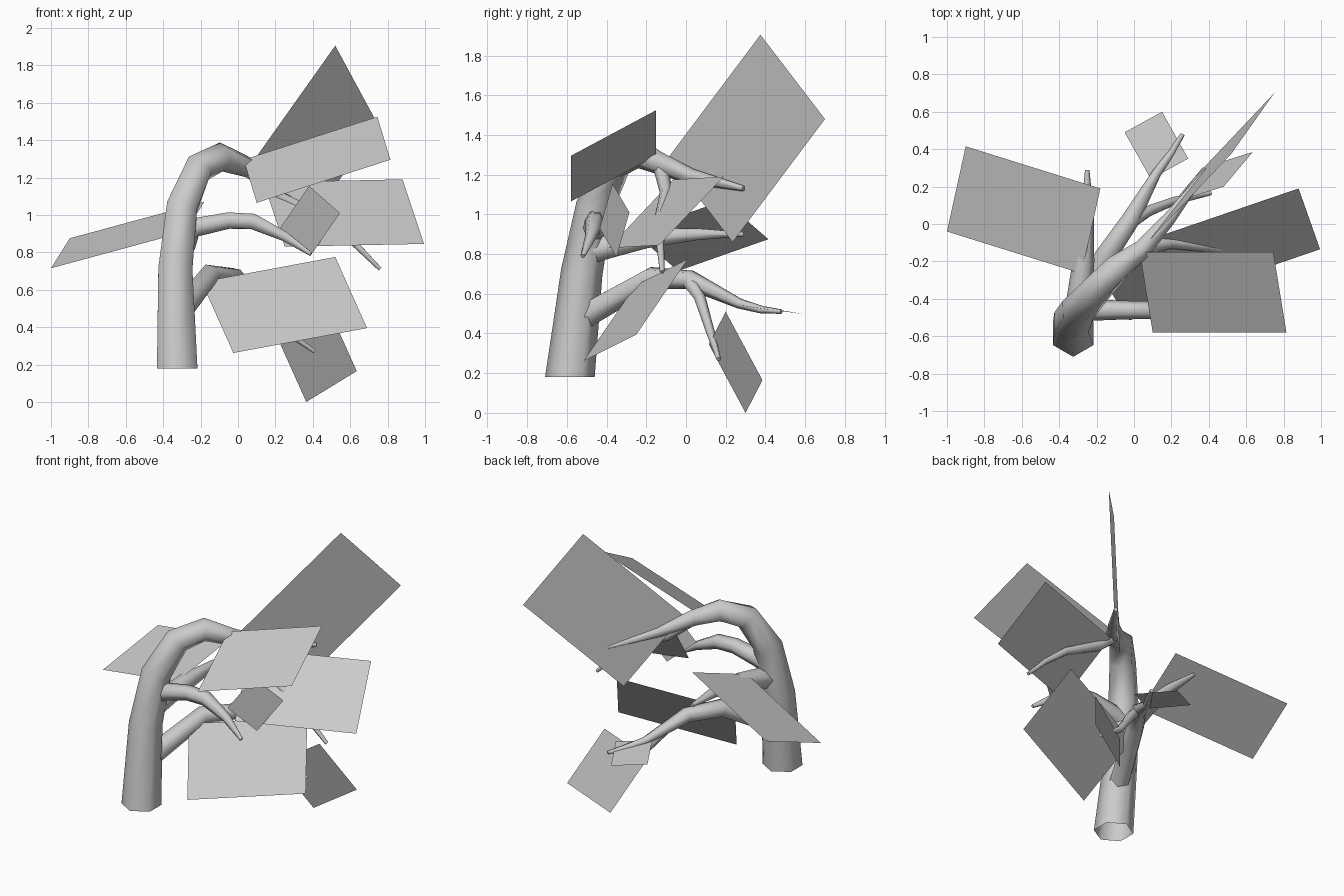
import bpy
import bmesh
import math
from mathutils import Vector

cube = bpy.data.objects.get("Cube")
if cube:
    bpy.data.objects.remove(cube, do_unlink=True)

# One plain grey for bark and foliage cards
grey = bpy.data.materials.new("plain_grey")
grey.use_nodes = True
grey.diffuse_color = (0.6, 0.6, 0.6, 1)
grey.node_tree.nodes["Principled BSDF"].inputs["Base Color"].default_value = (0.6, 0.6, 0.6, 1)

SIDES = 6


def add_object(name, bm):
    mesh = bpy.data.meshes.new(name)
    bm.to_mesh(mesh)
    bm.free()
    mesh.materials.append(grey)
    obj = bpy.data.objects.new(name, mesh)
    bpy.context.collection.objects.link(obj)
    return obj


def limb(name, path):
    """Tapered six-sided tube through (x, y, z, radius) points, closed at the tip."""
    bm = bmesh.new()
    centres = [Vector(p[:3]) for p in path]
    side = Vector((0, -1, 0))
    if abs((centres[1] - centres[0]).normalized().y) > 0.8:
        side = Vector((1, 0, 0))
    rings = []
    for i, centre in enumerate(centres):
        before = centres[max(i - 1, 0)]
        after = centres[min(i + 1, len(centres) - 1)]
        along = (after - before).normalized()
        if i == 0 and name == "trunk":
            along = Vector((0, 0, 1))
        # Carry the side direction along to keep the tube from twisting
        side = (side - along * side.dot(along)).normalized()
        other = along.cross(side)
        ring = []
        for k in range(SIDES):
            a = math.tau * k / SIDES
            offset = side * math.cos(a) + other * math.sin(a)
            ring.append(bm.verts.new(centre + offset * path[i][3]))
        rings.append(ring)
    for low, high in zip(rings, rings[1:]):
        for k in range(SIDES):
            n = (k + 1) % SIDES
            bm.faces.new((low[k], low[n], high[n], high[k])).smooth = True
    bm.faces.new(rings[-1])
    add_object(name, bm)


def card(name, a, b, c):
    """Flat foliage card from three corners; the fourth completes the parallelogram."""
    a, b, c = Vector(a), Vector(b), Vector(c)
    bm = bmesh.new()
    bm.faces.new([bm.verts.new(p) for p in (a, b, c, a + c - b)])
    add_object(name, bm)


# Trunk arching over to the back
limb("trunk", [
    (-0.325, -0.585, 0.18, 0.125), (-0.335, -0.525, 0.71, 0.105),
    (-0.30, -0.46, 1.04, 0.095), (-0.21, -0.36, 1.25, 0.085),
    (-0.09, -0.235, 1.31, 0.078), (0.04, -0.14, 1.26, 0.058),
    (0.19, 0.03, 1.19, 0.04), (0.39, 0.29, 1.13, 0.014)])

# Branches
limb("front_branch", [
    (-0.34, -0.48, 0.89, 0.065), (-0.22, -0.46, 0.935, 0.057),
    (-0.05, -0.46, 0.97, 0.05), (0.08, -0.46, 0.965, 0.048),
    (0.25, -0.48, 0.885, 0.03), (0.39, -0.52, 0.79, 0.012)])
limb("back_branch", [
    (-0.30, -0.46, 0.82, 0.07), (-0.27, -0.2, 0.88, 0.058),
    (-0.25, 0.05, 0.9, 0.035), (-0.25, 0.29, 0.9, 0.012)])
limb("lower_branch", [
    (-0.31, -0.52, 0.48, 0.07), (-0.15, -0.17, 0.68, 0.06),
    (-0.02, 0.02, 0.67, 0.05), (0.12, 0.27, 0.55, 0.026),
    (0.2, 0.38, 0.52, 0.02), (0.26, 0.48, 0.51, 0.012)])
limb("lower_twig", [
    (-0.02, 0.01, 0.67, 0.04), (0.08, 0.07, 0.58, 0.03),
    (0.22, 0.125, 0.4, 0.022), (0.41, 0.165, 0.27, 0.012)])
limb("upper_twig", [
    (0.04, -0.13, 1.25, 0.04), (0.2, -0.1, 1.11, 0.032),
    (0.45, -0.13, 0.99, 0.026), (0.62, -0.13, 0.85, 0.02),
    (0.76, -0.12, 0.71, 0.012)])

# Foliage cards
card("top_back_card", (0.52, 0.375, 1.905), (0.75, 0.7, 1.48), (0.31, 0.235, 0.86))
card("top_front_card", (0.03, -0.15, 1.295), (0.745, -0.15, 1.525), (0.815, -0.58, 1.295))
card("left_side_card", (0.88, 0.19, 1.19), (0.995, -0.135, 0.845), (0.25, -0.39, 0.83))
card("right_side_card", (-0.9, 0.415, 0.875), (-1.0, -0.04, 0.715), (-0.28, -0.265, 0.91))
card("small_front_card", (0.38, -0.37, 1.155), (0.545, -0.285, 1.01), (0.39, -0.35, 0.785))
card("lower_front_card", (0.52, 0.01, 0.775), (0.69, -0.25, 0.395), (-0.025, -0.515, 0.262))
card("lowest_card", (0.48, 0.2, 0.51), (0.635, 0.385, 0.165), (0.365, 0.3, 0.0))
card("small_back_card", (-0.05, 0.49, 0.515), (0.15, 0.6, 0.497), (0.29, 0.35, 0.53))
